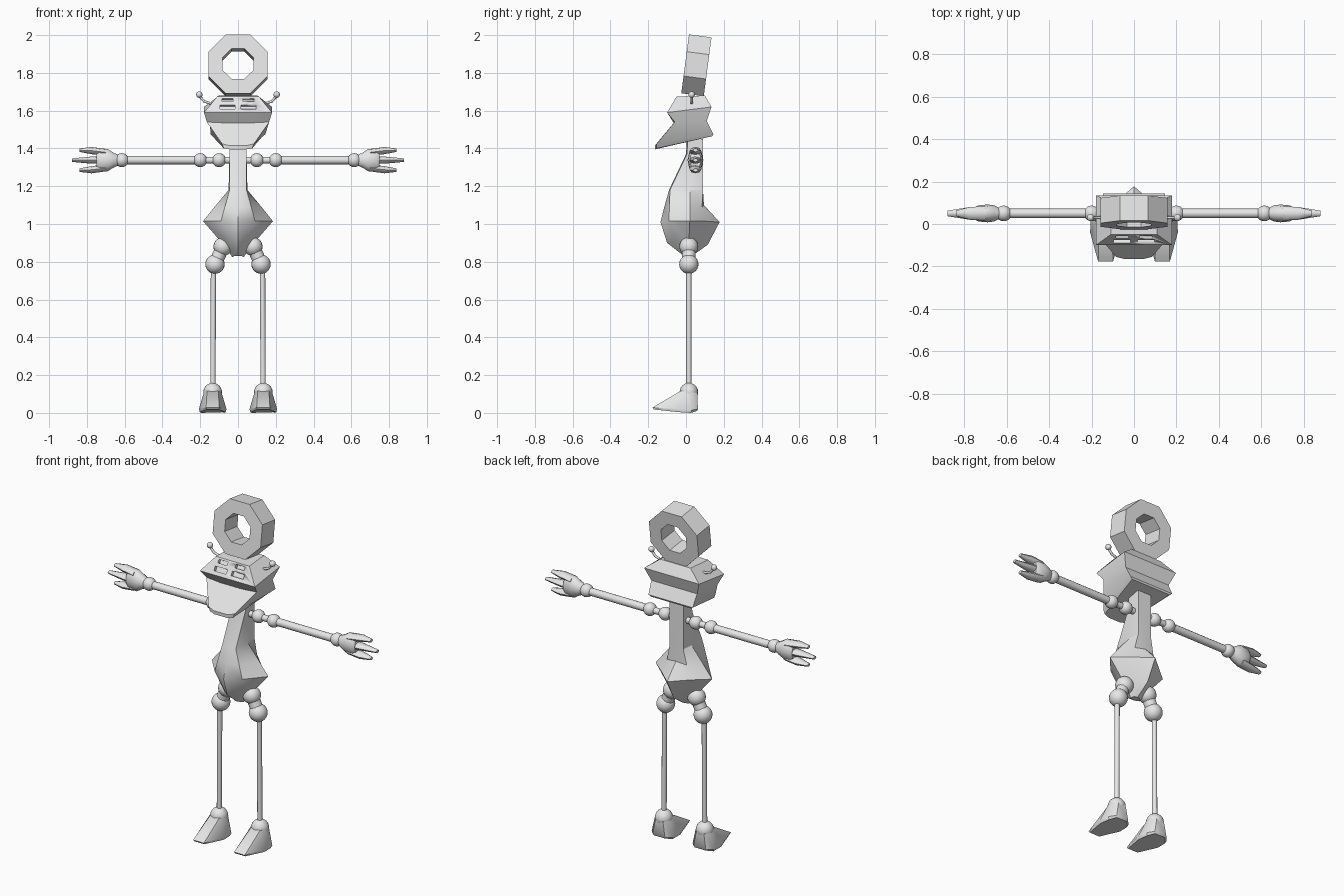
import bpy, bmesh, math
from mathutils import Vector, Matrix

if "Cube" in bpy.data.objects:
    bpy.data.objects.remove(bpy.data.objects["Cube"])

grey = bpy.data.materials.new("light_grey")
grey.diffuse_color = (0.8, 0.8, 0.8, 1)
grey.use_nodes = True
grey.node_tree.nodes["Principled BSDF"].inputs["Base Color"].default_value = grey.diffuse_color


def finish(name, bm, angle=35):
    bmesh.ops.recalc_face_normals(bm, faces=bm.faces)
    me = bpy.data.meshes.new(name)
    bm.to_mesh(me)
    bm.free()
    me.materials.append(grey)
    ob = bpy.data.objects.new(name, me)
    bpy.context.collection.objects.link(ob)
    bpy.ops.object.select_all(action='DESELECT')
    ob.select_set(True)
    bpy.context.view_layer.objects.active = ob
    bpy.ops.object.shade_smooth_by_angle(angle=math.radians(angle))
    return ob


def loft(name, rings, angle=35):
    """Skin a list of closed rings and cap both ends."""
    bm = bmesh.new()
    vs = [[bm.verts.new(p) for p in r] for r in rings]
    n = len(vs[0])
    for a, b in zip(vs, vs[1:]):
        for i in range(n):
            j = (i + 1) % n
            bm.faces.new((a[i], a[j], b[j], b[i]))
    bm.faces.new(vs[0])
    bm.faces.new(vs[-1])
    return finish(name, bm, angle)


def mirror_ring(half):
    """Complete a front-to-back half ring across x = 0."""
    return half + [(-x, y, z) for x, y, z in reversed(half) if x > 0]


def ball(name, c, r):
    bm = bmesh.new()
    bmesh.ops.create_uvsphere(bm, u_segments=20, v_segments=12, radius=r,
                              matrix=Matrix.Translation(c))
    return finish(name, bm)


def rod(name, a, b, r, n=12):
    a, b = Vector(a), Vector(b)
    q = (b - a).to_track_quat('Z', 'Y')
    circ = [q @ Vector((math.cos(t * math.tau / n), math.sin(t * math.tau / n), 0)) * r for t in range(n)]
    return loft(name, [[p + c for c in circ] for p in (a, b)], 40)


def x_ring(x, y, z, ry, rz, n=10):
    return [(x, y + ry * math.cos(i * math.tau / n), z + rz * math.sin(i * math.tau / n)) for i in range(n)]


# Octagonal head ring, leaning backwards
tilt = Matrix.Translation((0, 0.055, 1.84)) @ Matrix.Rotation(math.radians(-7.5), 4, 'X')
bm = bmesh.new()
loops = []
for r, y in ((0.17, -0.06), (0.17, 0.06), (0.088, 0.06), (0.088, -0.06)):
    loops.append([bm.verts.new(tilt @ Vector((r * math.cos((i + .5) * math.pi / 4), y,
                                              r * math.sin((i + .5) * math.pi / 4)))) for i in range(8)])
for k in range(4):
    a, b = loops[k], loops[(k + 1) % 4]
    for i in range(8):
        j = (i + 1) % 8
        bm.faces.new((a[i], a[j], b[j], b[i]))
finish("head_ring", bm, 30)

# Head: crown, brow, pinched middle and pointed snout
head = loft("head", [mirror_ring(h) for h in (
    [(0.04, -0.05, 1.675), (0.11, -0.05, 1.675), (0.10, 0.10, 1.68), (0.04, 0.10, 1.68)],
    [(0.07, -0.10, 1.59), (0.18, -0.10, 1.59), (0.18, 0.135, 1.62), (0.07, 0.135, 1.62)],
    [(0.07, -0.065, 1.535), (0.165, -0.06, 1.54), (0.15, 0.11, 1.545), (0.06, 0.11, 1.545)],
    [(0.045, -0.165, 1.415), (0.085, -0.155, 1.425), (0.145, 0.145, 1.475), (0.06, 0.145, 1.475)],
    [(0.04, -0.165, 1.395), (0.075, -0.155, 1.40), (0.13, 0.14, 1.465), (0.055, 0.14, 1.465)])], 32)

# Eye slots cut into the sloping brow
bm = bmesh.new()
for s in (-1, 1):
    for z, w, h in ((1.657, 0.06, 0.02), (1.620, 0.08, 0.026)):
        m = (Matrix.Translation((s * 0.056, -0.05 - (1.675 - z) * 0.588, z))
             @ Matrix.Rotation(math.radians(-30), 4, 'X') @ Matrix.Diagonal((w, 0.04, h, 1)))
        bmesh.ops.create_cube(bm, size=1, matrix=m)
cutter = finish("eye_cutter", bm)
cutter.hide_render = True
mod = head.modifiers.new("eye_slots", 'BOOLEAN')
mod.operation, mod.object, mod.solver = 'DIFFERENCE', cutter, 'EXACT'
bpy.context.view_layer.objects.active = head
bpy.ops.object.modifier_apply(modifier=mod.name)
bpy.data.objects.remove(cutter)

# Torso: slim neck flaring to a diamond-shaped pelvis
loft("torso", [mirror_ring(h) for h in (
    [(0, 0.005, 1.45), (0.045, 0.01, 1.45), (0.045, 0.05, 1.45), (0.045, 0.09, 1.45), (0, 0.09, 1.45)],
    [(0, 0.0, 1.37), (0.045, 0.005, 1.37), (0.045, 0.05, 1.37), (0.045, 0.09, 1.37), (0, 0.09, 1.37)],
    [(0, -0.09, 1.18), (0.045, -0.085, 1.18), (0.05, 0.02, 1.18), (0.045, 0.09, 1.18), (0, 0.09, 1.18)],
    [(0, -0.115, 1.09), (0.07, -0.088, 1.09), (0.125, 0.02, 1.09), (0.065, 0.085, 1.09), (0, 0.095, 1.10)],
    [(0, -0.135, 1.01), (0.09, -0.09, 1.015), (0.185, 0.02, 1.015), (0.09, 0.10, 1.015), (0, 0.178, 1.01)],
    [(0, -0.10, 0.90), (0.045, -0.065, 0.90), (0.085, 0.015, 0.90), (0.045, 0.07, 0.90), (0, 0.115, 0.89)],
    [(0, -0.01, 0.83), (0.02, -0.005, 0.83), (0.03, 0.01, 0.825), (0.02, 0.025, 0.83), (0, 0.03, 0.83)])], 32)

for side, s in (("right", 1), ("left", -1)):
    # Antenna with bead
    path = [(s * x, 0.03, z) for x, z in ((0.09, 1.635), (0.15, 1.64), (0.18, 1.65), (0.197, 1.67), (0.205, 1.685))]
    cu = bpy.data.curves.new(side + "_antenna", 'CURVE')
    cu.dimensions, cu.bevel_depth, cu.bevel_resolution = '3D', 0.007, 2
    sp = cu.splines.new('POLY')
    sp.points.add(len(path) - 1)
    for p, c in zip(sp.points, path):
        p.co = (*c, 1)
    cu.materials.append(grey)
    bpy.context.collection.objects.link(bpy.data.objects.new(side + "_antenna", cu))
    ball(side + "_antenna_bead", path[-1], 0.017)

    # Shoulder joints, arm and wrist
    y, z = 0.05, 1.338
    for n, x in (("shoulder", 0.10), ("upper_arm_joint", 0.20), ("wrist", 0.615)):
        ball(f"{side}_{n}", (s * x, y, z), 0.037)
    rod(side + "_shoulder_pin", (s * 0.03, y, z), (s * 0.20, y, z), 0.018)
    rod(side + "_arm", (s * 0.20, y, z), (s * 0.61, y, z), 0.022)

    # Hand with three tapered fingers
    loft(side + "_palm", [x_ring(s * x, y, z, ry, rz) for x, ry, rz in (
        (0.635, 0.025, 0.03), (0.66, 0.038, 0.042), (0.69, 0.042, 0.062), (0.735, 0.038, 0.062), (0.75, 0.03, 0.045))], 50)
    for n, dz, tip in (("upper", 0.046, 0.84), ("middle", 0, 0.88), ("lower", -0.046, 0.84)):
        loft(f"{side}_{n}_finger", [x_ring(s * x, y, z + d, ry, rz, 8) for x, d, ry, rz in (
            (0.70, dz * 0.9, 0.034, 0.018), (0.775, dz * 1.1, 0.03, 0.019), (tip, dz * 1.15, 0.013, 0.009))], 50)

    # Hip and thigh joints, leg and ankle
    ball(side + "_hip", (s * 0.08, 0.015, 0.88), 0.05)
    ball(side + "_thigh_joint", (s * 0.122, 0.015, 0.787), 0.051)
    rod(side + "_hip_pin", (s * 0.08, 0.015, 0.88), (s * 0.122, 0.015, 0.787), 0.036)
    rod(side + "_leg", (s * 0.13, 0.015, 0.77), (s * 0.133, 0.015, 0.13), 0.014)
    ball(side + "_ankle", (s * 0.134, 0.015, 0.11), 0.049)

    # Wedge foot
    c = s * 0.134
    loft(side + "_foot", [[(c + x, yy, zz) for x, yy, zz in mirror_ring(h)] for h in (
        [(0.03, -0.03, 0.115), (0.045, 0.0, 0.115), (0.045, 0.035, 0.11), (0.025, 0.06, 0.105)],
        [(0.035, -0.178, 0.028), (0.073, -0.04, 0.02), (0.07, 0.03, 0.015), (0.04, 0.063, 0.02)],
        [(0.033, -0.17, 0.018), (0.068, -0.04, 0.004), (0.062, 0.025, 0.0), (0.036, 0.058, 0.01)])], 40)
